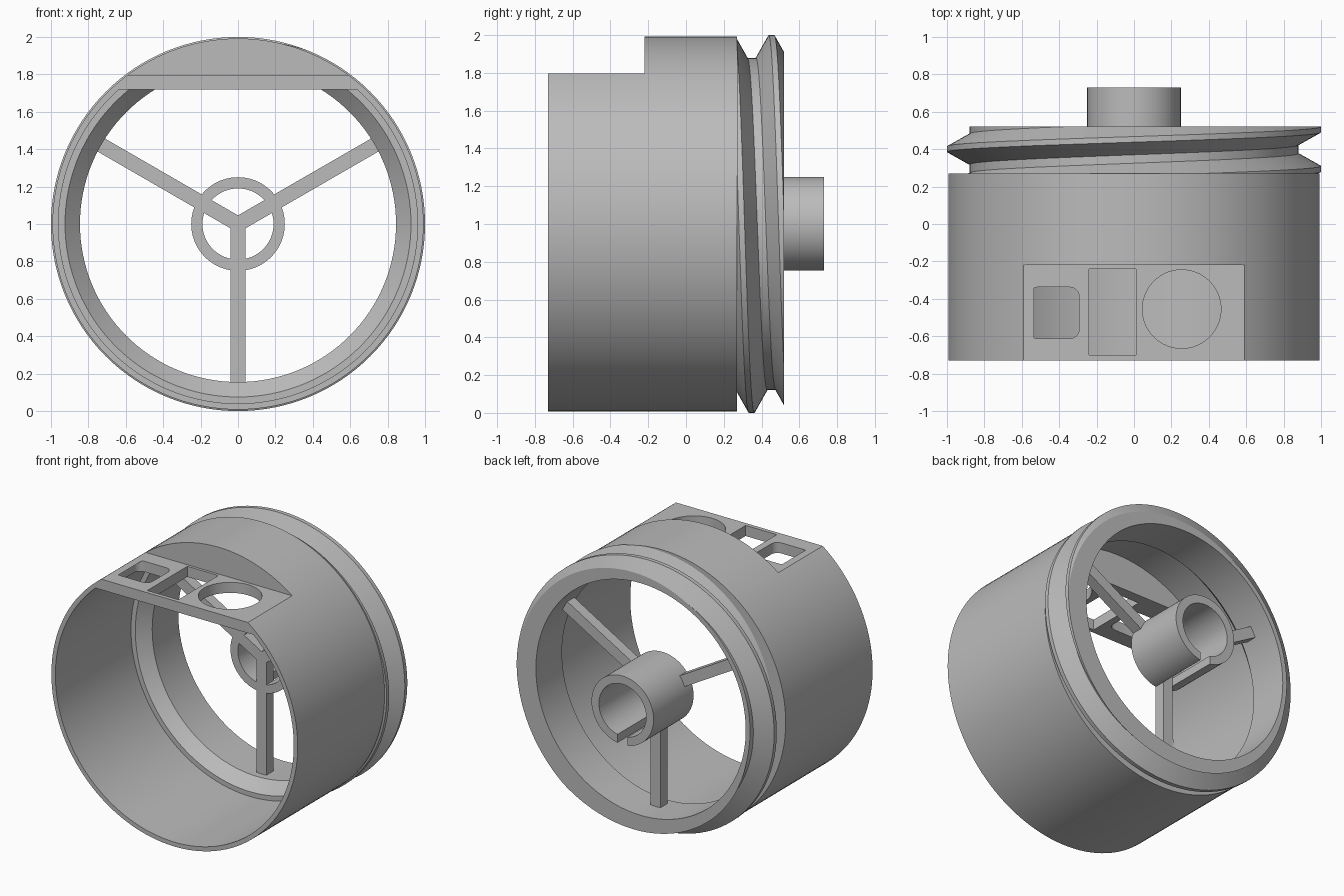
import bpy, bmesh
from math import sin, cos, pi, asin, sqrt, radians
from mathutils import Matrix

if "Cube" in bpy.data.objects:
    bpy.data.objects.remove(bpy.data.objects["Cube"])

SEG = 128
AXIS_Z = 1.0
FRONT, STEP, SHOULDER, REAR = -0.73, -0.22, 0.27, 0.52
R_OUT, R_WALL, R_NECK = 0.992, 0.96, 0.845
FLAT, FLAT_LOW = 0.797, 0.72          # heights above the axis

grey = bpy.data.materials.new("plain grey")
grey.use_nodes = True
grey.diffuse_color = (0.5, 0.5, 0.5, 1)
grey.node_tree.nodes["Principled BSDF"].inputs["Base Color"].default_value = (0.5, 0.5, 0.5, 1)


def finish(name, bm, smooth=True):
    bmesh.ops.remove_doubles(bm, verts=bm.verts, dist=1e-5)
    bmesh.ops.recalc_face_normals(bm, faces=bm.faces)
    me = bpy.data.meshes.new(name)
    bm.to_mesh(me)
    bm.free()
    me.materials.append(grey)
    ob = bpy.data.objects.new(name, me)
    bpy.context.collection.objects.link(ob)
    if smooth:
        shade(ob)
    return ob


def select(ob):
    bpy.ops.object.select_all(action='DESELECT')
    ob.select_set(True)
    bpy.context.view_layer.objects.active = ob


def shade(ob):
    select(ob)
    bpy.ops.object.shade_smooth_by_angle(angle=radians(25))


def lathe(name, section):
    """Sweep section(turn) -> closed list of (radius, y) around the y axis."""
    bm = bmesh.new()
    cols = []
    for i in range(SEG + 1):
        a = 2 * pi * i / SEG
        cols.append([bm.verts.new((r * sin(a), y, AXIS_Z + r * cos(a)))
                     for r, y in section(i / SEG)])
    for c, d in zip(cols, cols[1:]):
        for k in range(len(c)):
            n = (k + 1) % len(c)
            bm.faces.new((c[k], c[n], d[n], d[k]))
    bmesh.ops.remove_doubles(bm, verts=bm.verts, dist=1e-5)
    bmesh.ops.dissolve_degenerate(bm, edges=bm.edges, dist=1e-5)
    return finish(name, bm)


def prism(name, outline, low, high, place):
    """Extrude a 2D outline from low to high; place maps (u, v, w) to space."""
    bm = bmesh.new()
    a = [bm.verts.new(place(u, v, low)) for u, v in outline]
    b = [bm.verts.new(place(u, v, high)) for u, v in outline]
    bm.faces.new(a)
    bm.faces.new(b)
    for k in range(len(a)):
        n = (k + 1) % len(a)
        bm.faces.new((a[k], a[n], b[n], b[k]))
    return finish(name, bm, False)


def along_y(u, v, w):
    return (u, w, AXIS_Z + v)


def along_z(u, v, w):
    return (u, v, w)


def rectangle(x0, x1, y0, y1):
    return [(x0, y0), (x1, y0), (x1, y1), (x0, y1)]


def cut(target, cutter):
    cutter.hide_render = True
    mod = target.modifiers.new("cut", 'BOOLEAN')
    mod.object, mod.operation, mod.solver = cutter, 'DIFFERENCE', 'EXACT'
    select(target)
    bpy.ops.object.modifier_apply(modifier=mod.name)
    bpy.data.objects.remove(cutter)


# Hollow body with an inner ledge and cone
body = lathe("body_shell", lambda t: [
    (R_WALL, FRONT), (R_OUT, FRONT), (R_OUT, SHOULDER), (R_NECK, SHOULDER),
    (R_NECK, 0.22), (0.925, 0.14), (R_WALL, 0.14)])
cut(body, prism("flat_cutter", rectangle(-1.2, 1.2, FLAT, 1.2), -1, STEP, along_y))
shade(body)

# Threaded neck: one helical ridge, trimmed at both ends of the neck
PITCH, CREST, ROOT, FLANK = 0.21, 0.015, 0.0825, 0.0675
R_CREST, R_ROOT = 1.0, 0.88


def thread(turn):
    middle = 0.4525 + PITCH * turn

    def radius(y):
        off = abs((y - middle + PITCH / 2) % PITCH - PITCH / 2)
        f = min(max((off - CREST) / FLANK, 0), 1)
        return R_CREST + (R_ROOT - R_CREST) * f

    pts = [(R_NECK, SHOULDER)]
    for k in range(-3, 3):
        for off in (-ROOT, -CREST, CREST, ROOT):
            y = min(max(middle + k * PITCH + off, SHOULDER), REAR)
            pts.append((radius(y), y))
    return pts + [(R_NECK, REAR)]


lathe("threaded_neck", thread)


# Recessed panel and the wall behind it
def segment(low, high, r=0.975, n=24):
    a0, a1 = asin(low / r), asin(high / r)
    right = [(r * cos(a0 + (a1 - a0) * i / n), r * sin(a0 + (a1 - a0) * i / n))
             for i in range(n + 1)]
    return right + [(-x, z) for x, z in reversed(right) if x > 1e-4]


panel = prism("top_panel", segment(FLAT_LOW, FLAT, n=4), FRONT, STEP, along_y)
prism("step_wall", segment(FLAT_LOW, 0.975), STEP, STEP + 0.06, along_y)


# Panel openings: rounded square, rectangle and circle
def rounded(cx, cy, half, r, n=8):
    pts = []
    for q in range(4):
        for i in range(n + 1):
            a = (q + i / n) * pi / 2
            sx, sy = (1, -1, -1, 1)[q], (1, 1, -1, -1)[q]
            pts.append((cx + sx * (half - r) + r * cos(a), cy + sy * (half - r) + r * sin(a)))
    return pts


circle = [(0.255 + 0.21 * cos(2 * pi * i / 64), -0.455 + 0.21 * sin(2 * pi * i / 64))
          for i in range(64)]
for outline in (rounded(-0.43, -0.475, 0.137, 0.05),
                rectangle(-0.24, 0.01, -0.7, -0.24), circle):
    cut(panel, prism("opening_cutter", outline, 1.5, 2.2, along_z))
shade(panel)

# Hub tube with a slot along its underside
HUB_FRONT, HUB_REAR, BAR = 0.27, 0.73, 0.04
hub = lathe("hub", lambda t: [(0.19, HUB_FRONT), (0.25, HUB_FRONT),
                              (0.25, HUB_REAR), (0.19, HUB_REAR)])
cut(hub, prism("slot_cutter", rectangle(-BAR, BAR, -0.4, -0.1), 0.1, 0.9, along_y))
shade(hub)

# Three spokes meeting at the centre
for name, turn in (("lower_spoke", 0), ("left_spoke", 1), ("right_spoke", 2)):
    spoke = prism(name, rectangle(-BAR, BAR, -0.86, 0), HUB_FRONT, HUB_FRONT + 0.08, along_y)
    pivot = Matrix.Translation((0, 0, AXIS_Z))
    spoke.data.transform(pivot @ Matrix.Rotation(-turn * 2 * pi / 3, 4, 'Y') @ pivot.inverted())
